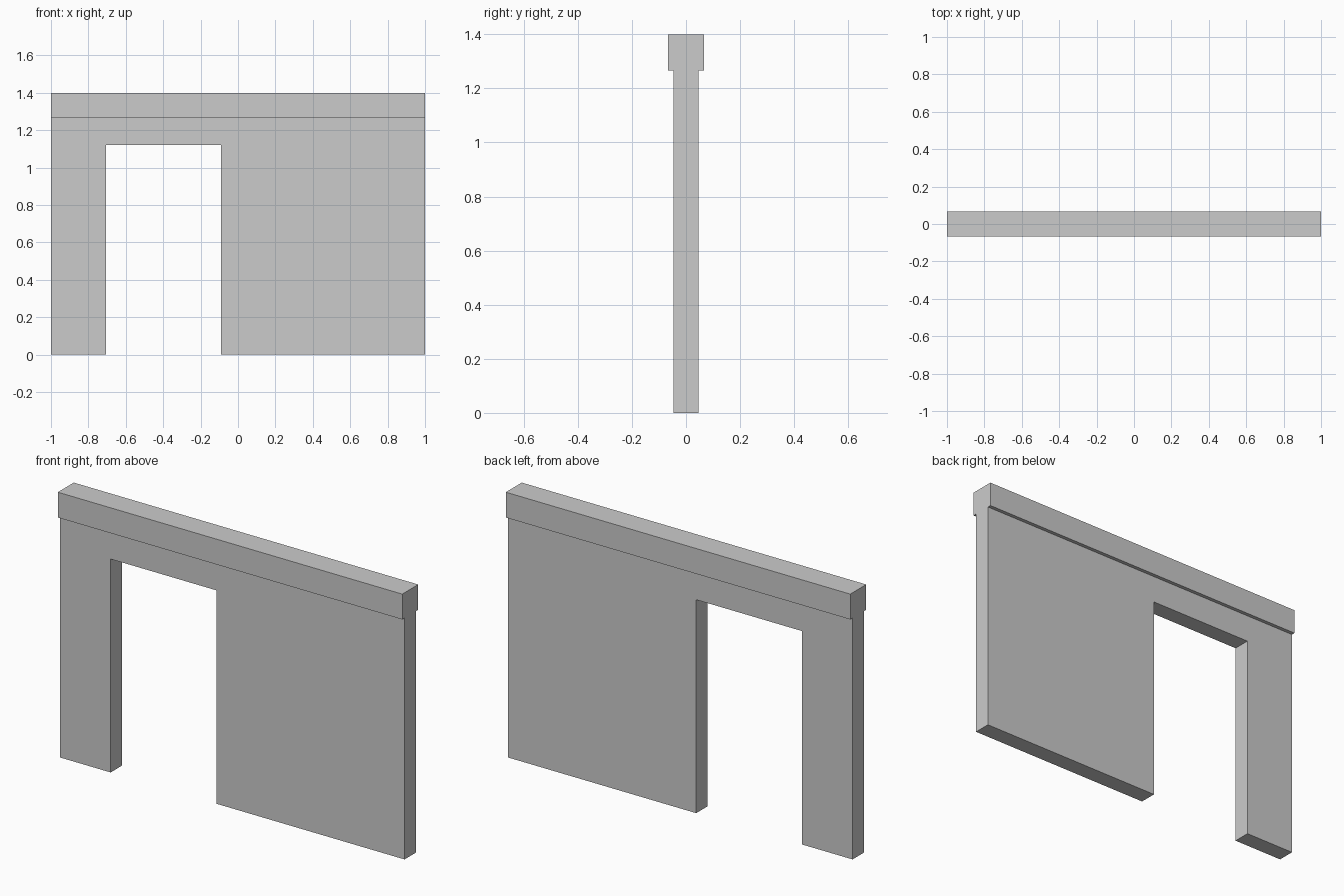
import bpy, bmesh

if "Cube" in bpy.data.objects:
    bpy.data.objects.remove(bpy.data.objects["Cube"])

WALL_Y, BEAM_Y = 0.0465, 0.066   # half thicknesses
BEAM_Z, TOP_Z = 1.267, 1.4


def extrude_profile(name, outline, half_depth):
    """Extrude an x-z outline symmetrically along y."""
    bm = bmesh.new()
    face = bm.faces.new([bm.verts.new((x, -half_depth, z)) for x, z in outline])
    new = bmesh.ops.extrude_face_region(bm, geom=[face])["geom"]
    verts = [g for g in new if isinstance(g, bmesh.types.BMVert)]
    bmesh.ops.translate(bm, vec=(0, 2 * half_depth, 0), verts=verts)
    bmesh.ops.recalc_face_normals(bm, faces=bm.faces)
    mesh = bpy.data.meshes.new(name)
    bm.to_mesh(mesh)
    bm.free()
    obj = bpy.data.objects.new(name, mesh)
    bpy.context.collection.objects.link(obj)
    return obj


# wall panel with doorway
extrude_profile("wall_panel", [
    (-1, 0), (-0.707, 0), (-0.707, 1.12), (-0.092, 1.12),
    (-0.092, 0), (1, 0), (1, BEAM_Z), (-1, BEAM_Z)], WALL_Y)

# thicker beam along the top
extrude_profile("top_beam", [
    (-1, BEAM_Z), (1, BEAM_Z), (1, TOP_Z), (-1, TOP_Z)], BEAM_Y)
